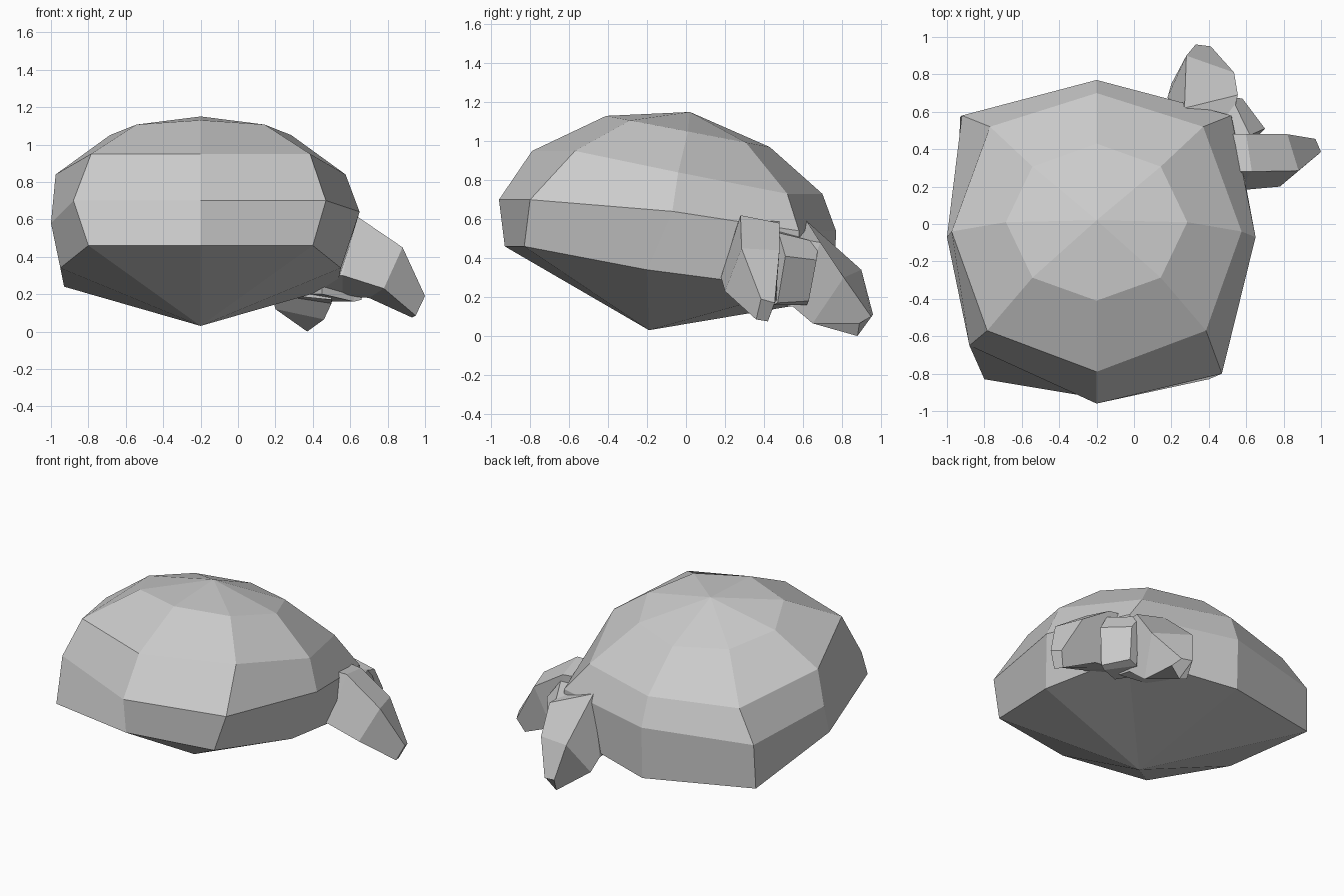
import bpy, bmesh, math
from mathutils import Vector

default_cube = bpy.data.objects.get("Cube")
if default_cube:
    bpy.data.objects.remove(default_cube, do_unlink=True)

# One plain stone grey for every part
stone_grey = bpy.data.materials.new("stone_grey")
stone_grey.use_nodes = True
grey_value = (0.6, 0.6, 0.6, 1.0)
stone_grey.diffuse_color = grey_value
stone_grey.node_tree.nodes["Principled BSDF"].inputs["Base Color"].default_value = grey_value

CENTRE_X = -0.2


def loft(name, rings, start_tip=None, end_tip=None):
    """Join matching rings of points; close each end with a tip point or a cap."""
    bm = bmesh.new()
    rows = [[bm.verts.new(point) for point in ring] for ring in rings]
    count = len(rows[0])
    for lower, upper in zip(rows, rows[1:]):
        for i in range(count):
            j = (i + 1) % count
            bm.faces.new((lower[i], lower[j], upper[j], upper[i]))
    for row, tip in ((rows[0], start_tip), (rows[-1], end_tip)):
        if tip is None:
            bm.faces.new(row)
        else:
            tip_vert = bm.verts.new(tip)
            for i in range(count):
                bm.faces.new((row[i], row[(i + 1) % count], tip_vert))
    bmesh.ops.recalc_face_normals(bm, faces=bm.faces)
    mesh = bpy.data.meshes.new(name)
    bm.to_mesh(mesh)
    bm.free()
    mesh.materials.append(stone_grey)
    part = bpy.data.objects.new(name, mesh)
    bpy.context.collection.objects.link(part)
    return part


def mirrored_ring(half):
    """Turn a front-to-back half outline into a full ring around the shell axis."""
    right = [Vector((CENTRE_X + x, y, z)) for x, y, z in half]
    left = [Vector((CENTRE_X - x, y, z)) for x, y, z in half[1:-1]]
    return right + left[::-1]


def crown_ring(radius_x, radius_y, front_z, back_z):
    """Eight-sided ring near the top, sloping down to the back and the sides."""
    ring = []
    for i in range(8):
        angle = math.radians(45 * i - 90)
        side, along = math.cos(angle), math.sin(angle)
        middle = (front_z + back_z) / 2
        height = middle + (back_z - front_z) / 2 * along
        ring.append((CENTRE_X + radius_x * side, radius_y * along + 0.01, height))
    return ring


# Shell: faceted dome with a sloping rim and a shallow pointed belly
crown = crown_ring(0.485, 0.42, 1.13, 0.97)
shoulder = mirrored_ring([(0, -.79, .95), (.585, -.57, .95), (.775, -.04, .84),
                          (.57, .52, .73), (0, .7, .73)])
waist = mirrored_ring([(0, -.96, .7), (.67, -.8, .7), (.83, -.07, .61),
                       (.72, .58, .54), (0, .77, .54)])
rim = mirrored_ring([(0, -.93, .46), (.6, -.83, .46), (.75, -.2, .34),
                     (.73, .57, .24), (0, .76, .19)])
# The left-hand front corner of the waist is pulled back and outward
waist[-1] += Vector((-0.01, 0.15, 0))
waist[2].x += 0.02
waist[2].z += 0.03
waist[-2].z -= 0.03
waist[-2].x += 0.03
loft("shell", [crown, shoulder, waist, rim],
     start_tip=(CENTRE_X, 0.02, 1.15), end_tip=(CENTRE_X, -0.19, 0.03))

# Side flipper: root, elbow and tip sections
loft("side_flipper", [
    [(.4, .28, .62), (.4, .48, .6), (.4, .47, .2), (.4, .17, .3)],
    [(.63, .28, .62), (.6, .48, .58), (.56, .47, .19), (.56, .18, .3)],
    [(.88, .285, .45), (.82, .48, .44), (.7, .46, .18), (.78, .2, .23)],
    [(1, .385, .19), (.97, .455, .17), (.93, .42, .075), (.95, .36, .085)],
])

# Back flipper: same build, swept down and backward
loft("back_flipper", [
    [(.27, .45, .6), (.5, .45, .52), (.5, .45, .17), (.2, .45, .2)],
    [(.27, .62, .59), (.555, .69, .48), (.5, .55, .15), (.18, .68, .2)],
    [(.28, .9, .34), (.535, .81, .3), (.46, .65, .065), (.2, .75, .12)],
    [(.33, .96, .11), (.41, .95, .1), (.44, .89, .065), (.37, .88, 0)],
])

# Blunt head tucked between the two flippers
loft("head", [
    [(.45, .35, .58), (.35, .5, .57), (.35, .5, .2), (.45, .35, .2)],
    [(.62, .475, .53), (.52, .68, .48), (.5, .62, .16), (.62, .45, .16)],
    [(.7, .51, .41), (.58, .67, .39), (.56, .63, .18), (.66, .47, .17)],
])
